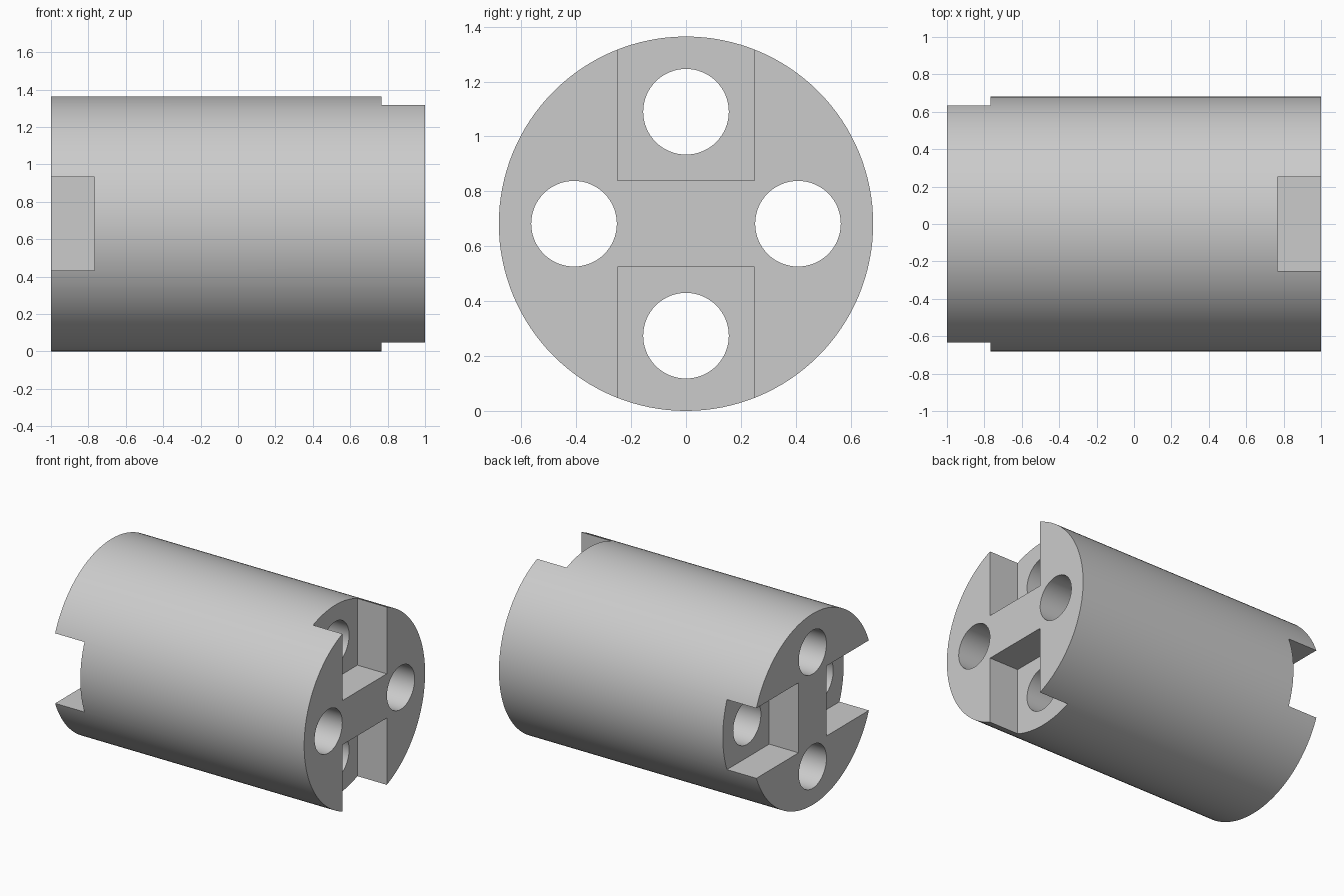
import bpy
import math
from mathutils import Vector

default = bpy.data.objects.get("Cube")
if default:
    bpy.data.objects.remove(default, do_unlink=True)

RADIUS = 0.682
CENTRE = Vector((0, 0, RADIUS))
HOLE_RADIUS, HOLE_OFFSET = 0.156, 0.408
WEB, SLOT_WIDTH, SLOT_DEPTH = 0.158, 0.5, 0.232

grey = bpy.data.materials.new("plain_grey")
grey.use_nodes = True
colour = (0.6, 0.6, 0.6, 1)
grey.diffuse_color = colour
grey.node_tree.nodes["Principled BSDF"].inputs["Base Color"].default_value = colour


def rod(name, radius, length, offset, sides):
    """Cylinder lying along x."""
    bpy.ops.mesh.primitive_cylinder_add(
        vertices=sides, radius=radius, depth=length,
        location=CENTRE + offset, rotation=(0, math.pi / 2, 0))
    bpy.context.object.name = name
    return bpy.context.object


def block(name, size, offset):
    bpy.ops.mesh.primitive_cube_add(size=1, location=CENTRE + offset)
    ob = bpy.context.object
    ob.name = name
    ob.scale = size
    return ob


# Main cylinder
body = rod("coupling_body", RADIUS, 2, Vector((0, 0, 0)), 128)
body.data.materials.append(grey)

# Paired slots: vertical on the left end, horizontal on the right end
cutters = []
for side in (-1, 1):
    mid = side * (WEB + 0.5)
    x = 1.5 - SLOT_DEPTH
    cutters.append(block("left_end_slot_cutter", (1, SLOT_WIDTH, 1), Vector((x, 0, mid))))
    cutters.append(block("right_end_slot_cutter", (1, 1, SLOT_WIDTH), Vector((-x, mid, 0))))

# Four through holes
for i in range(4):
    a = i * math.pi / 2
    offset = Vector((0, math.cos(a), math.sin(a))) * HOLE_OFFSET
    cutters.append(rod("hole_cutter", HOLE_RADIUS, 3, offset, 64))

# Cut the body, then discard the cutters
bpy.context.view_layer.objects.active = body
for cutter in cutters:
    cutter.hide_render = True
    mod = body.modifiers.new("cut", "BOOLEAN")
    mod.operation = "DIFFERENCE"
    mod.solver = "EXACT"
    mod.object = cutter
    bpy.ops.object.modifier_apply(modifier=mod.name)
    bpy.data.objects.remove(cutter, do_unlink=True)

bpy.ops.object.select_all(action="DESELECT")
body.select_set(True)
bpy.ops.object.shade_smooth_by_angle(angle=math.radians(30))
